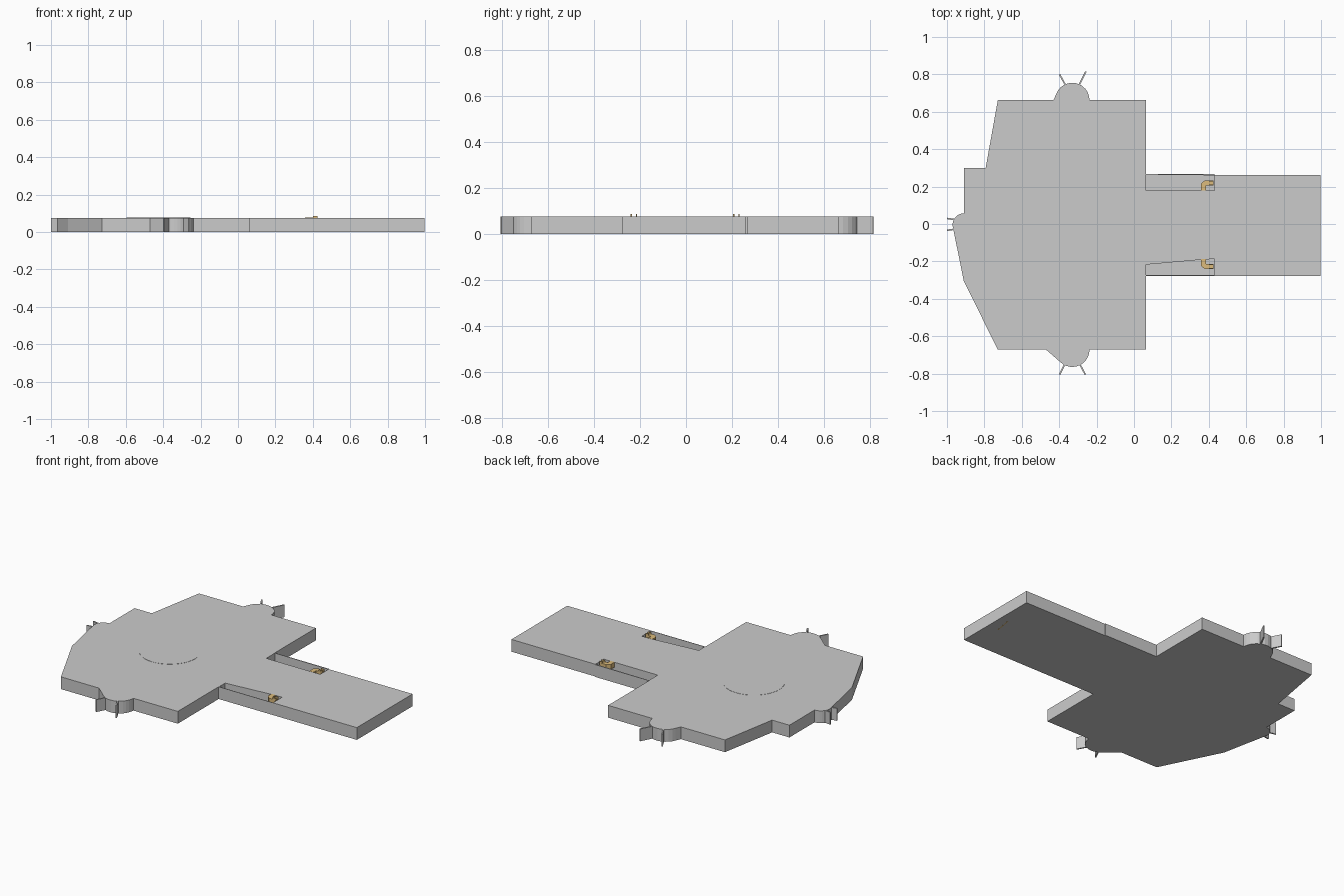
import bpy, bmesh, math

if "Cube" in bpy.data.objects:
    bpy.data.objects.remove(bpy.data.objects["Cube"])

H = 0.075

def prism(name, pts, z0, z1, mat=None):
    """Extrude a plan outline between two heights."""
    bm = bmesh.new()
    face = bm.faces.new([bm.verts.new((x, y, z0)) for x, y in pts])
    ext = bmesh.ops.extrude_face_region(bm, geom=[face])
    for v in ext["geom"]:
        if isinstance(v, bmesh.types.BMVert):
            v.co.z = z1
    bmesh.ops.recalc_face_normals(bm, faces=bm.faces)
    me = bpy.data.meshes.new(name)
    bm.to_mesh(me)
    bm.free()
    ob = bpy.data.objects.new(name, me)
    bpy.context.collection.objects.link(ob)
    if mat:
        me.materials.append(mat)
    return ob

def arc(cx, cy, r, a0, a1, n=12):
    return [(cx + r * math.cos(math.radians(a0 + (a1 - a0) * i / n)),
             cy + r * math.sin(math.radians(a0 + (a1 - a0) * i / n)))
            for i in range(n + 1)]

def bar(name, a, b, t, z0, z1, mat=None):
    """Thin upright plate between two plan points."""
    dx, dy = b[0] - a[0], b[1] - a[1]
    l = math.hypot(dx, dy)
    nx, ny = -dy / l * t / 2, dx / l * t / 2
    return prism(name, [(a[0] + nx, a[1] + ny), (b[0] + nx, b[1] + ny),
                        (b[0] - nx, b[1] - ny), (a[0] - nx, a[1] - ny)], z0, z1, mat)

brass = bpy.data.materials.new("brass")
brass.diffuse_color = (0.72, 0.5, 0.2, 1)
brass.use_nodes = True
brass.node_tree.nodes["Principled BSDF"].inputs["Base Color"].default_value = brass.diffuse_color

# Main plate with rounded lobes and stem
outline = [(0.063, 0.663)]
outline += arc(-0.33, 0.663, 0.092, 0, 160)
outline += [(-0.43, 0.663), (-0.728, 0.663), (-0.793, 0.30), (-0.91, 0.30), (-0.91, 0.057)]
outline += arc(-0.91, -0.003, 0.06, 95, 190, 8)
outline += [(-0.91, -0.305), (-0.728, -0.672), (-0.47, -0.672)]
outline += arc(-0.33, -0.672, 0.092, 230, 360)
outline += [(0.063, -0.672), (0.063, -0.277), (0.998, -0.277), (0.998, 0.262),
            (0.43, 0.262), (0.43, 0.267), (0.063, 0.267)]
body = prism("plate", outline, 0, H)

# Pockets either side of the stem
pockets = [
    [(0.065, 0.264), (0.43, 0.260), (0.43, 0.18), (0.065, 0.18)],
    [(0.065, -0.274), (0.43, -0.274), (0.43, -0.187), (0.37, -0.19), (0.065, -0.217)],
]
for i, p in enumerate(pockets):
    cut = prism(f"pocket_cutter_{i}", p, 0.004, 0.2)
    cut.hide_render = True
    cut.hide_viewport = True
    m = body.modifiers.new("pocket", "BOOLEAN")
    m.operation = "DIFFERENCE"
    m.solver = "EXACT"
    m.object = cut

# Raised disc on top of the plate
prism("top_disc", arc(-0.425, -0.05, 0.172, 0, 351, 39), H - 0.002, H + 0.0012)

# Thin fins around the lobes
fins = [((-0.365, 0.74), (-0.398, 0.80)), ((-0.295, 0.74), (-0.257, 0.815)),
        ((-0.365, -0.74), (-0.398, -0.805)), ((-0.295, -0.74), (-0.260, -0.805)),
        ((-0.95, 0.022), (-1.0, 0.030)), ((-0.95, -0.026), (-1.0, -0.034))]
for i, (a, b) in enumerate(fins):
    bar(f"fin_{i}", a, b, 0.008, 0, H)

# Brass elbow brackets in the pockets, with small prongs
elbow = [(0.358, 0.178), (0.386, 0.178), (0.386, 0.205), (0.424, 0.205),
         (0.424, 0.233), (0.378, 0.233), (0.358, 0.215)]
for side, s, off in (("back", 1, 0), ("front", -1, 0.008)):
    prism(f"bracket_{side}", [(x, s * (y + off)) for x, y in elbow], 0.045, 0.076, brass)
    for k, y in enumerate((0.208, 0.230)):
        yy = s * (y + off)
        bar(f"prong_{side}_{k}", (0.402, yy), (0.424, yy), 0.005, 0.07, 0.085, brass)

# Flush brass strip under the stem end
bar("underside_strip", (0.925, -0.07), (0.945, 0.04), 0.006, -0.0005, 0.004, brass)
